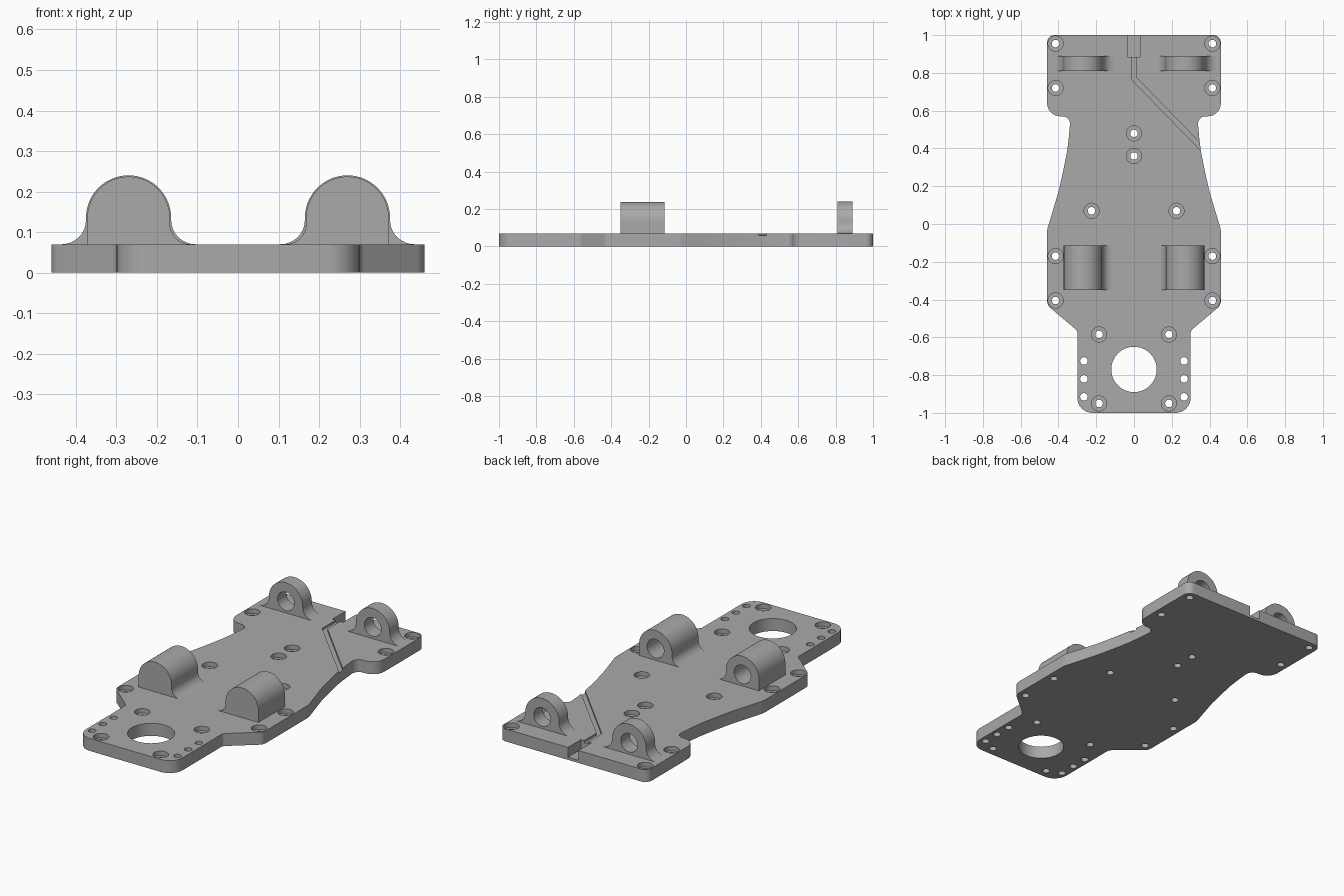
import bpy, bmesh, math
from mathutils import Vector

if "Cube" in bpy.data.objects:
    bpy.data.objects.remove(bpy.data.objects["Cube"])

TOP = 0.07          # plate thickness
AXIS_X, AXIS_Z = 0.27, 0.135

grey = bpy.data.materials.new("plain grey")
grey.use_nodes = True
grey.diffuse_color = (0.4, 0.4, 0.4, 1)
grey.node_tree.nodes["Principled BSDF"].inputs["Base Color"].default_value = (0.4, 0.4, 0.4, 1)


def rounded(corners, steps=8):
    """Turn (x, y, radius) corners of a closed outline into points with arcs."""
    out = []
    n = len(corners)
    for i, (x, y, r) in enumerate(corners):
        p = Vector((x, y))
        if not r:
            out.append(p)
            continue
        a = (Vector(corners[i - 1][:2]) - p).normalized()
        b = (Vector(corners[(i + 1) % n][:2]) - p).normalized()
        half = a.angle(b) / 2
        centre = p + (a + b).normalized() * (r / math.sin(half))
        s = p + a * (r / math.tan(half)) - centre
        e = p + b * (r / math.tan(half)) - centre
        sweep = s.angle_signed(e)
        for k in range(steps + 1):
            t = -sweep * k / steps
            out.append(centre + Vector((s.x * math.cos(t) - s.y * math.sin(t),
                                        s.x * math.sin(t) + s.y * math.cos(t))))
    return out


def prism(bm, base, direction):
    """Extrude a closed loop of 3D points along a direction."""
    face = bm.faces.new([bm.verts.new(p) for p in base])
    ext = bmesh.ops.extrude_face_region(bm, geom=[face])
    verts = [v for v in ext["geom"] if isinstance(v, bmesh.types.BMVert)]
    bmesh.ops.translate(bm, verts=verts, vec=direction)


def finish(name, bm):
    bmesh.ops.recalc_face_normals(bm, faces=bm.faces[:])
    mesh = bpy.data.meshes.new(name)
    bm.to_mesh(mesh)
    bm.free()
    mesh.materials.append(grey)
    obj = bpy.data.objects.new(name, mesh)
    bpy.context.collection.objects.link(obj)
    return obj


def circle(x, y, r, n):
    return [(x + r * math.cos(2 * math.pi * i / n), y + r * math.sin(2 * math.pi * i / n)) for i in range(n)]


def flat_prisms(name, loops, z0, z1):
    bm = bmesh.new()
    for loop in loops:
        prism(bm, [(p[0], p[1], z0) for p in loop], (0, 0, z1 - z0))
    return finish(name, bm)


def cut(obj, cutter):
    mod = obj.modifiers.new("cut", 'BOOLEAN')
    mod.operation, mod.solver, mod.object = 'DIFFERENCE', 'EXACT', cutter
    bpy.context.view_layer.objects.active = obj
    bpy.ops.object.modifier_apply(modifier=mod.name)
    bpy.data.objects.remove(cutter)


def smooth(obj):
    bpy.ops.object.select_all(action='DESELECT')
    obj.select_set(True)
    bpy.context.view_layer.objects.active = obj
    bpy.ops.object.shade_smooth_by_angle(angle=math.radians(30))


# Base plate: half outline, mirrored
half = [(0.30, -1, 0.08), (0.30, -0.565, 0.03), (0.46, -0.43, 0.05), (0.46, -0.03, 0.1),
        (0.43, 0.07, 0), (0.40, 0.17, 0), (0.375, 0.28, 0), (0.355, 0.38, 0), (0.345, 0.46, 0),
        (0.335, 0.57, 0.04), (0.46, 0.57, 0.07), (0.46, 1, 0.04)]
outline = half + [(-x, y, r) for x, y, r in reversed(half)]
plate = flat_prisms("base_plate", [rounded(outline)], 0, TOP)

# Screw holes with counterbores, plain side holes and the large front opening
pairs = [(0.415, 0.955), (0.415, 0.72), (0.225, 0.07), (0.415, -0.17),
         (0.415, -0.405), (0.185, -0.585), (0.185, -0.95)]
screws = [(s * x, y) for x, y in pairs for s in (-1, 1)] + [(0, 0.48), (0, 0.36)]
plain = [(s * 0.265, y) for y in (-0.725, -0.82, -0.915) for s in (-1, 1)]
through = [circle(x, y, 0.02, 24) for x, y in screws + plain] + [circle(0, -0.77, 0.12, 64)]
cut(plate, flat_prisms("through_cutter", through, -0.1, 0.2))
cut(plate, flat_prisms("counterbore_cutter", [circle(x, y, 0.04, 32) for x, y in screws], 0.045, 0.2))

# Rear connector notch and the shallow wire groove running to the left edge
notch = [(-0.033, 0.885), (0.033, 0.885), (0.033, 1.1), (-0.033, 1.1)]
cut(plate, flat_prisms("notch_cutter", [notch], 0.015, 0.2))
groove = [(-0.013, 0.9), (-0.013, 0.765), (0.387, 0.355), (0.405, 0.373), (0.013, 0.775), (0.013, 0.9)]
cut(plate, flat_prisms("groove_cutter", [groove], 0.058, 0.2))
smooth(plate)


def side_profile(r, fillet, sign):
    """Foot of a mount from the arch down to the plate, on one side."""
    if not fillet:
        return [(sign * r, TOP - 0.01)]
    pts = []
    for k in range(9):
        t = math.pi / 2 * k / 8
        pts.append((sign * (r + fillet * (1 - math.cos(t))), TOP + fillet * (1 - math.sin(t))))
    return pts + [(sign * (r + fillet), TOP - 0.01)]


def mount(name, side, y0, y1, r, inner, outer, hole0, hole1):
    """Arched axle mount with a bore along y."""
    arch = [(r * math.cos(math.pi * i / 32), AXIS_Z + r * math.sin(math.pi * i / 32)) for i in range(33)]
    feet = {side: outer, -side: inner}
    prof = arch + side_profile(r, feet[-1], -1) + side_profile(r, feet[1], 1)[::-1]
    cx = side * AXIS_X
    bm = bmesh.new()
    prism(bm, [(cx + x, y0, z) for x, z in prof], (0, y1 - y0, 0))
    obj = finish(name, bm)
    bm = bmesh.new()
    prism(bm, [(x, hole0, z) for x, z in circle(cx, AXIS_Z, 0.052, 40)], (0, hole1 - hole0, 0))
    cut(obj, finish("bore_cutter", bm))
    smooth(obj)


# Long front mounts have blind bores, thin rear mounts have open ones
for word, side in (("left", 1), ("right", -1)):
    mount("front_mount_" + word, side, -0.35, -0.115, 0.102, 0.05, 0, -0.31, 0)
    mount("rear_mount_" + word, side, 0.81, 0.89, 0.105, 0.06, 0.06, 0.7, 1)
